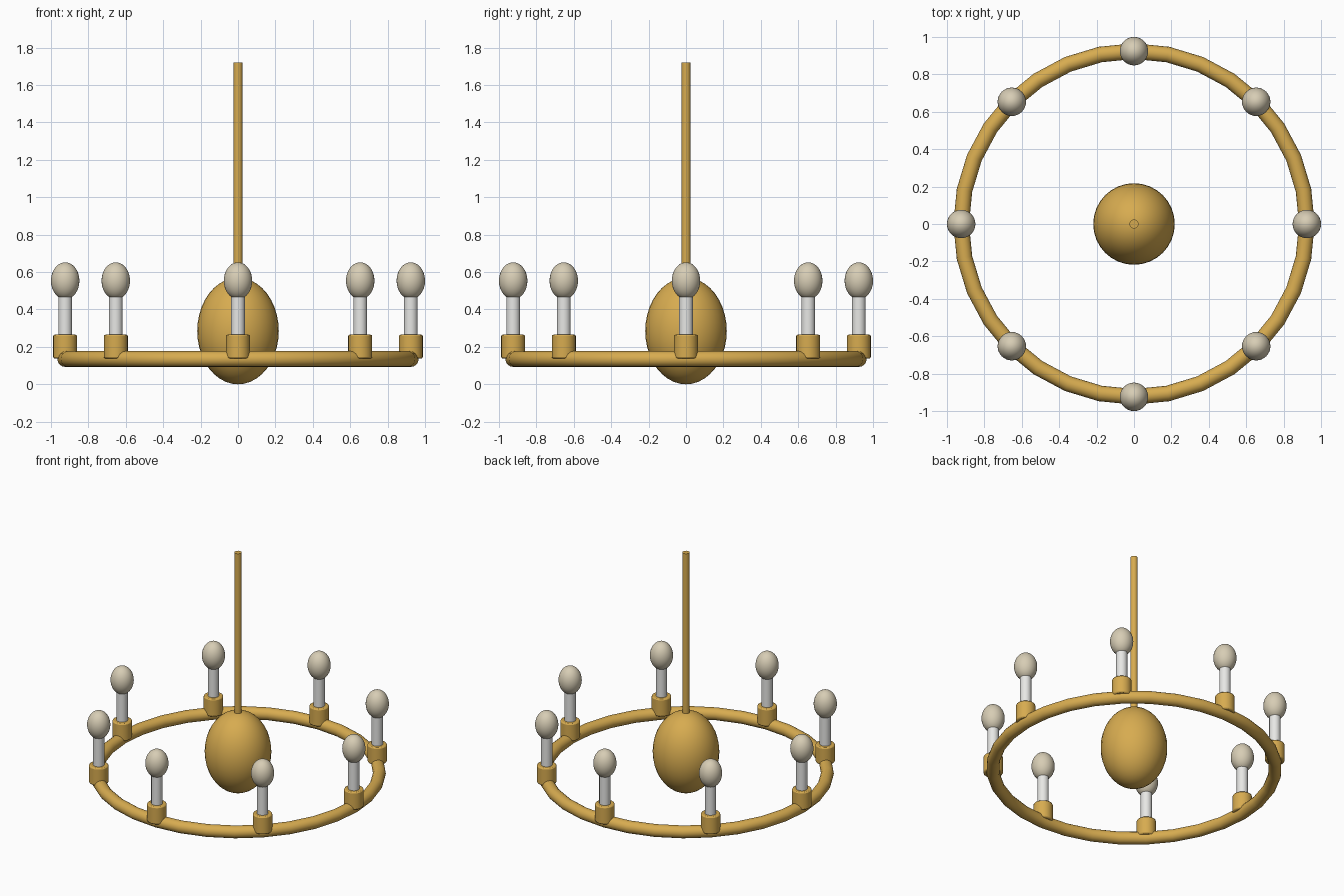
import bpy, math

default = bpy.data.objects.get("Cube")
if default:
    bpy.data.objects.remove(default, do_unlink=True)


def make_material(name, rgb):
    mat = bpy.data.materials.new(name)
    mat.use_nodes = True
    color = (*rgb, 1.0)
    mat.diffuse_color = color
    mat.node_tree.nodes["Principled BSDF"].inputs["Base Color"].default_value = color
    return mat


brass = make_material("brass", (0.68, 0.41, 0.08))
white = make_material("candle white", (0.8, 0.8, 0.78))
cream = make_material("bulb cream", (0.68, 0.61, 0.46))


def finish(name, mat):
    obj = bpy.context.object
    obj.name = name
    obj.data.materials.append(mat)
    bpy.ops.object.transform_apply(location=False, rotation=False, scale=True)
    bpy.ops.object.shade_smooth_by_angle(angle=math.radians(40))
    return obj


def cylinder(name, mat, radius, bottom, top, x=0, y=0):
    bpy.ops.mesh.primitive_cylinder_add(
        vertices=24, radius=radius, depth=top - bottom,
        location=(x, y, (bottom + top) / 2))
    return finish(name, mat)


def ellipsoid(name, mat, radius, bottom, top, x=0, y=0):
    bpy.ops.mesh.primitive_uv_sphere_add(
        segments=32, ring_count=20, radius=1,
        location=(x, y, (bottom + top) / 2))
    bpy.context.object.scale = (radius, radius, (top - bottom) / 2)
    return finish(name, mat)


# Central body and hanging rod
ellipsoid("central_body", brass, 0.218, 0.0, 0.57)
cylinder("hanging_rod", brass, 0.024, 0.5, 1.72)

# Ring that carries the lights
RING = 0.924
bpy.ops.mesh.primitive_torus_add(
    major_segments=32, minor_segments=16, major_radius=RING,
    minor_radius=0.042, location=(0, 0, 0.135))
finish("ring", brass)

# Eight lights: cup, candle tube and bulb
for i in range(8):
    angle = i * math.pi / 4
    x, y = RING * math.cos(angle), RING * math.sin(angle)
    cup = cylinder(f"cup_{i + 1}", brass, 0.064, 0.138, 0.265, x, y)
    bevel = cup.modifiers.new("soft rim", "BEVEL")
    bevel.width = 0.008
    bevel.segments = 2
    cylinder(f"candle_tube_{i + 1}", white, 0.037, 0.25, 0.5, x, y)
    ellipsoid(f"bulb_{i + 1}", cream, 0.076, 0.455, 0.652, x, y)
